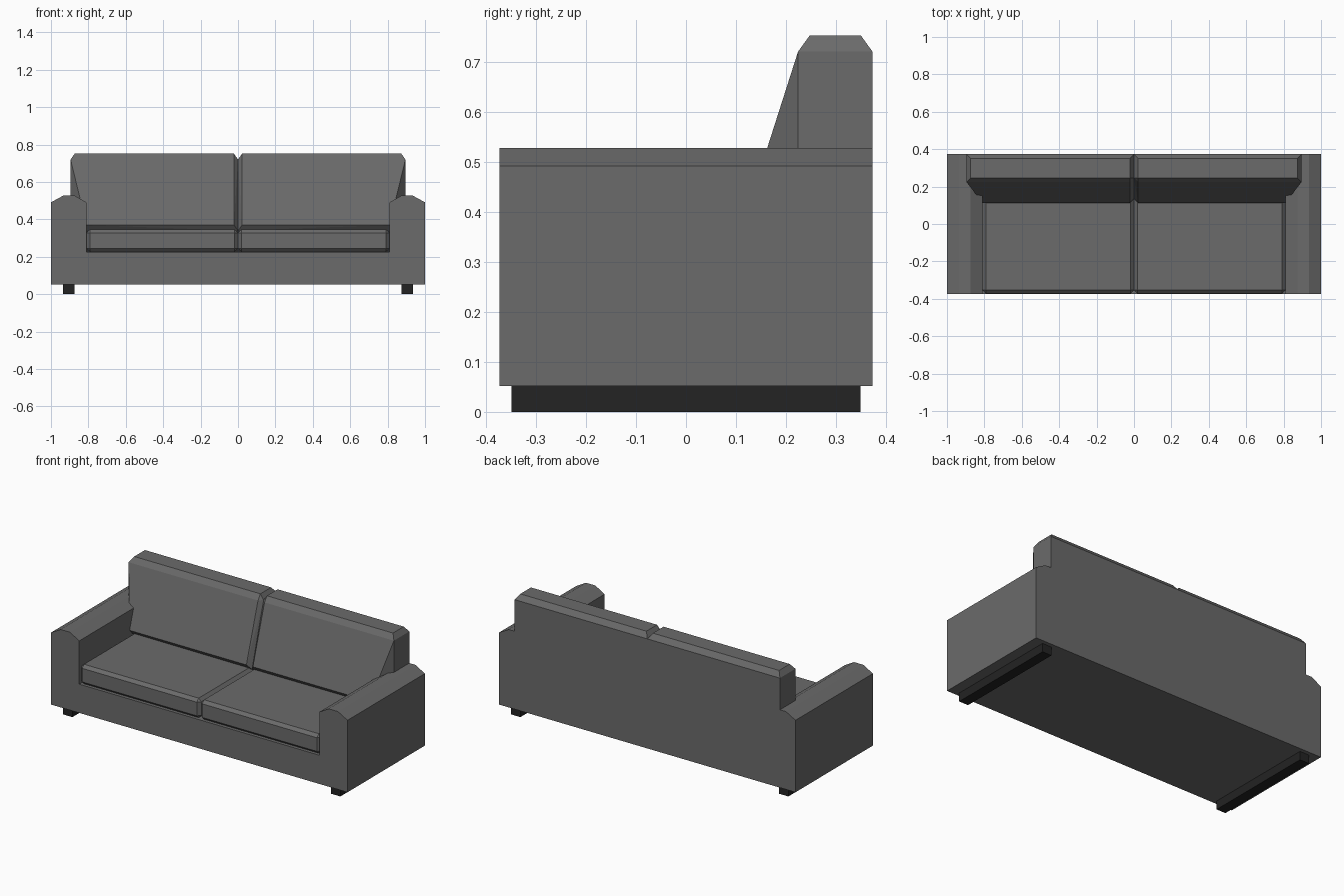
import bpy, bmesh

if "Cube" in bpy.data.objects:
    bpy.data.objects.remove(bpy.data.objects["Cube"])


def material(name, value):
    m = bpy.data.materials.new(name)
    m.diffuse_color = (value, value, value, 1)
    m.use_nodes = True
    m.node_tree.nodes["Principled BSDF"].inputs["Base Color"].default_value = m.diffuse_color
    return m


FABRIC = material("charcoal fabric", 0.145)
FOOT = material("black wood", 0.017)


def finish(name, bm, mat):
    bmesh.ops.recalc_face_normals(bm, faces=bm.faces)
    me = bpy.data.meshes.new(name)
    bm.to_mesh(me)
    bm.free()
    me.materials.append(mat)
    ob = bpy.data.objects.new(name, me)
    bpy.context.collection.objects.link(ob)


def box(name, lo, hi, mat, bevel=0):
    bm = bmesh.new()
    bmesh.ops.create_cube(bm, size=1)
    for v in bm.verts:
        v.co = [(a + b) / 2 + c * (b - a) for a, b, c in zip(lo, hi, v.co)]
    if bevel:
        bmesh.ops.bevel(bm, geom=bm.edges[:], offset=bevel, segments=1,
                        affect='EDGES')
    finish(name, bm, mat)


def hull(name, points, mat):
    bm = bmesh.new()
    for p in points:
        bm.verts.new(p)
    bmesh.ops.convex_hull(bm, input=bm.verts[:])
    bmesh.ops.dissolve_limit(bm, angle_limit=0.01, verts=bm.verts[:], edges=bm.edges[:])
    finish(name, bm, mat)


# U-shaped frame: base and both arms as one extruded front profile
half = [(1, 0.052), (1, 0.491), (0.935, 0.527), (0.873, 0.527),
        (0.81, 0.491), (0.81, 0.227)]
outline = half + [(-x, z) for x, z in reversed(half)]
bm = bmesh.new()
face = bm.faces.new([bm.verts.new((x, -0.373, z)) for x, z in outline])
ext = bmesh.ops.extrude_face_region(bm, geom=[face])
bmesh.ops.translate(bm, vec=(0, 0.746, 0),
                    verts=[g for g in ext["geom"] if isinstance(g, bmesh.types.BMVert)])
finish("frame_with_arms", bm, FABRIC)

# Back cushion half: leaning front, chamfered top and centre seam, flat back
back = [(0.022, 0.112, 0.37), (0.81, 0.112, 0.37),        # front face
        (0.895, 0.224, 0.72), (0.022, 0.224, 0.72),
        (0.022, 0.247, 0.752), (0.873, 0.247, 0.752),     # top
        (0.022, 0.35, 0.752), (0.873, 0.35, 0.752),
        (0.895, 0.224, 0.37), (0.895, 0.373, 0.72),       # outer side
        (0.895, 0.373, 0.37),
        (0, 0.135, 0.34), (0, 0.247, 0.72),               # centre seam
        (0, 0.373, 0.72), (0, 0.373, 0.227),
        (0.81, 0.14, 0.34), (0.81, 0.373, 0.227)]         # underside

for side, s in (("left", -1), ("right", 1)):
    hull(side + "_back_cushion", [(s * x, y, z) for x, y, z in back], FABRIC)
    x0, x1 = sorted((0, s * 0.81))
    box(side + "_seat_cushion", (x0, -0.371, 0.227), (x1, 0.28, 0.346), FABRIC, 0.018)
    x0, x1 = sorted((s * 0.873, s * 0.935))
    box(side + "_foot_runner", (x0, -0.349, 0), (x1, 0.349, 0.052), FOOT)
